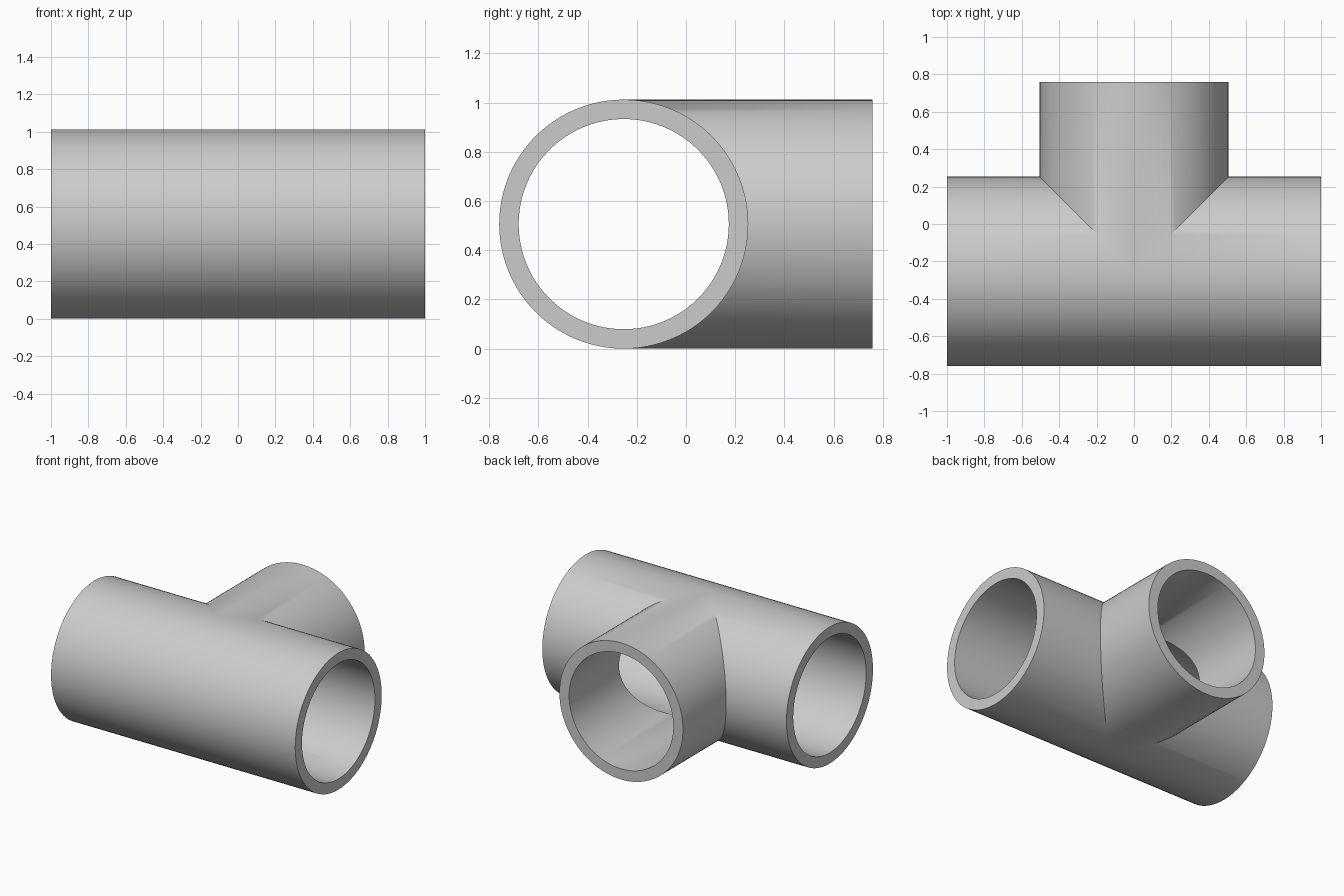
import bpy, bmesh
from math import cos, sin, pi, radians

cube = bpy.data.objects.get("Cube")
if cube:
    bpy.data.objects.remove(cube, do_unlink=True)

SEGMENTS = 96
OUTER, INNER = 0.506, 0.427
HALF_RUN = 1.0
BRANCH = 1.011          # branch length from the run axis
AXIS_Y, AXIS_Z = -0.253, 0.506

grey = bpy.data.materials.new("pipe grey")
grey.use_nodes = True
colour = (0.6, 0.6, 0.6, 1)
grey.diffuse_color = colour
grey.node_tree.nodes["Principled BSDF"].inputs["Base Color"].default_value = colour


def run_loops(side):
    """Open end and mitred end of one half of the straight run."""
    def place(radius, angle, at_end):
        y, z = radius * cos(angle), radius * sin(angle)
        return side * (HALF_RUN if at_end else max(0, y)), y, z
    return place


def branch_loops(radius, angle, at_end):
    """Open end and saddle-shaped end of the side branch."""
    x, z = radius * cos(angle), radius * sin(angle)
    return x, BRANCH if at_end else abs(x), z


def add_pipe(bm, place):
    """Outer wall, rim and bore of one arm of the tee."""
    profile = [(OUTER, False), (OUTER, True), (INNER, True), (INNER, False)]
    rings = []
    for radius, at_end in profile:
        ring = []
        for i in range(SEGMENTS):
            x, y, z = place(radius, 2 * pi * i / SEGMENTS, at_end)
            ring.append(bm.verts.new((x, y + AXIS_Y, z + AXIS_Z)))
        rings.append(ring)
    for a, b in zip(rings, rings[1:]):
        for i in range(SEGMENTS):
            j = (i + 1) % SEGMENTS
            bm.faces.new((a[i], a[j], b[j], b[i]))


# Three arms welded along their mitre seams
bm = bmesh.new()
for place in (run_loops(-1), run_loops(1), branch_loops):
    add_pipe(bm, place)
bmesh.ops.remove_doubles(bm, verts=bm.verts, dist=0.0001)
bmesh.ops.dissolve_degenerate(bm, edges=bm.edges, dist=0.0001)
bmesh.ops.recalc_face_normals(bm, faces=bm.faces)

mesh = bpy.data.meshes.new("tee_pipe")
bm.to_mesh(mesh)
bm.free()
mesh.materials.append(grey)
tee = bpy.data.objects.new("tee_pipe", mesh)
bpy.context.collection.objects.link(tee)
bpy.context.view_layer.objects.active = tee
tee.select_set(True)
bpy.ops.object.shade_smooth_by_angle(angle=radians(30))
